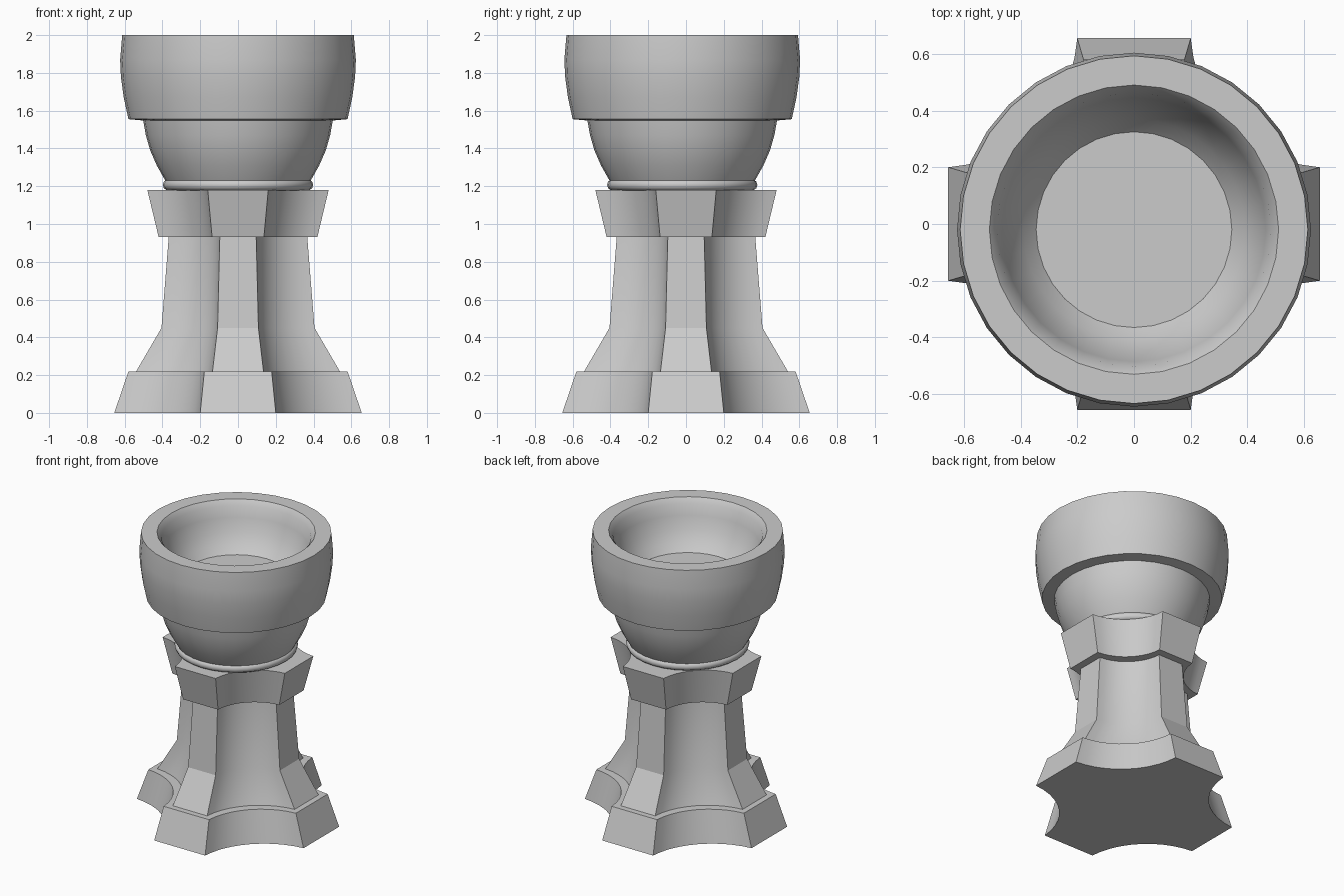
import bpy, bmesh
from math import sin, cos, tan, pi, radians
from mathutils import Vector

if "Cube" in bpy.data.objects:
    bpy.data.objects.remove(bpy.data.objects["Cube"])

ARC_HALF = radians(41)   # half angle of the concave corner arcs
ARC_STEPS = 10


def outline(reach, half):
    """Four flat faces joined by concave arcs across the diagonals."""
    a, b = Vector((reach, half)), Vector((half, reach))
    chord = (b - a).length / 2
    radius = chord / sin(ARC_HALF)
    out = Vector((1, 1)).normalized()
    side = Vector((-1, 1)).normalized()
    centre = (a + b) / 2 + out * radius * cos(ARC_HALF)
    quarter = []
    for i in range(ARC_STEPS + 1):
        t = ARC_HALF * (2 * i / ARC_STEPS - 1)
        quarter.append(centre - out * radius * cos(t) + side * radius * sin(t))
    pts = []
    for k in range(4):
        for p in quarter:
            x, y = p
            for _ in range(k):
                x, y = -y, x
            pts.append((x, y))
    return pts


def loft(name, rings, angle=25):
    """Skin a stack of equal-length rings and cap both ends."""
    bm = bmesh.new()
    loops = [[bm.verts.new(p) for p in ring] for ring in rings]
    n = len(loops[0])
    for lo, hi in zip(loops, loops[1:]):
        for i in range(n):
            j = (i + 1) % n
            bm.faces.new((lo[i], lo[j], hi[j], hi[i]))
    bm.faces.new(loops[0][::-1])
    bm.faces.new(loops[-1])
    bmesh.ops.recalc_face_normals(bm, faces=bm.faces)
    mesh = bpy.data.meshes.new(name)
    bm.to_mesh(mesh)
    bm.free()
    ob = bpy.data.objects.new(name, mesh)
    bpy.context.collection.objects.link(ob)
    smooth(ob, angle)
    return ob


def smooth(ob, angle):
    bpy.ops.object.select_all(action='DESELECT')
    ob.select_set(True)
    bpy.context.view_layer.objects.active = ob
    bpy.ops.object.shade_smooth_by_angle(angle=radians(angle))


def fluted(name, sections):
    loft(name, [[(x, y, z) for x, y in outline(r, w)] for z, r, w in sections], 18)


def lathe(name, profile, y0, sides=32):
    loft(name, [[(r * cos(2 * pi * i / sides), y0 + r * sin(2 * pi * i / sides), z)
                 for i in range(sides)] for r, z in profile], 28)


# Pedestal: (height, reach of flat face, half width of flat face)
fluted("base_foot", [(0, 0.655, 0.20), (0.22, 0.58, 0.178)])
fluted("pedestal_shaft", [(0.21, 0.545, 0.136), (0.45, 0.405, 0.108), (0.94, 0.366, 0.096)])
fluted("pedestal_cap", [(0.93, 0.42, 0.137), (1.18, 0.48, 0.16)])

# Bead between the cap and the bowl
BOWL_Y = -0.02
bpy.ops.mesh.primitive_torus_add(major_radius=0.368, minor_radius=0.03, major_segments=32,
                                 minor_segments=10, location=(0, BOWL_Y, 1.207))
bead = bpy.context.object
bead.name = "neck_bead"
smooth(bead, 60)

# Bowl: outer wall, stepped rim, hollow inside
lathe("bowl", [
    (0.35, 1.175), (0.385, 1.23), (0.43, 1.31), (0.465, 1.39), (0.488, 1.47), (0.502, 1.548),
    (0.58, 1.555), (0.605, 1.67), (0.62, 1.78), (0.624, 1.87), (0.613, 2.0),
    (0.51, 2.0), (0.482, 1.965), (0.465, 1.89), (0.43, 1.80), (0.39, 1.73), (0.345, 1.68),
], BOWL_Y)
